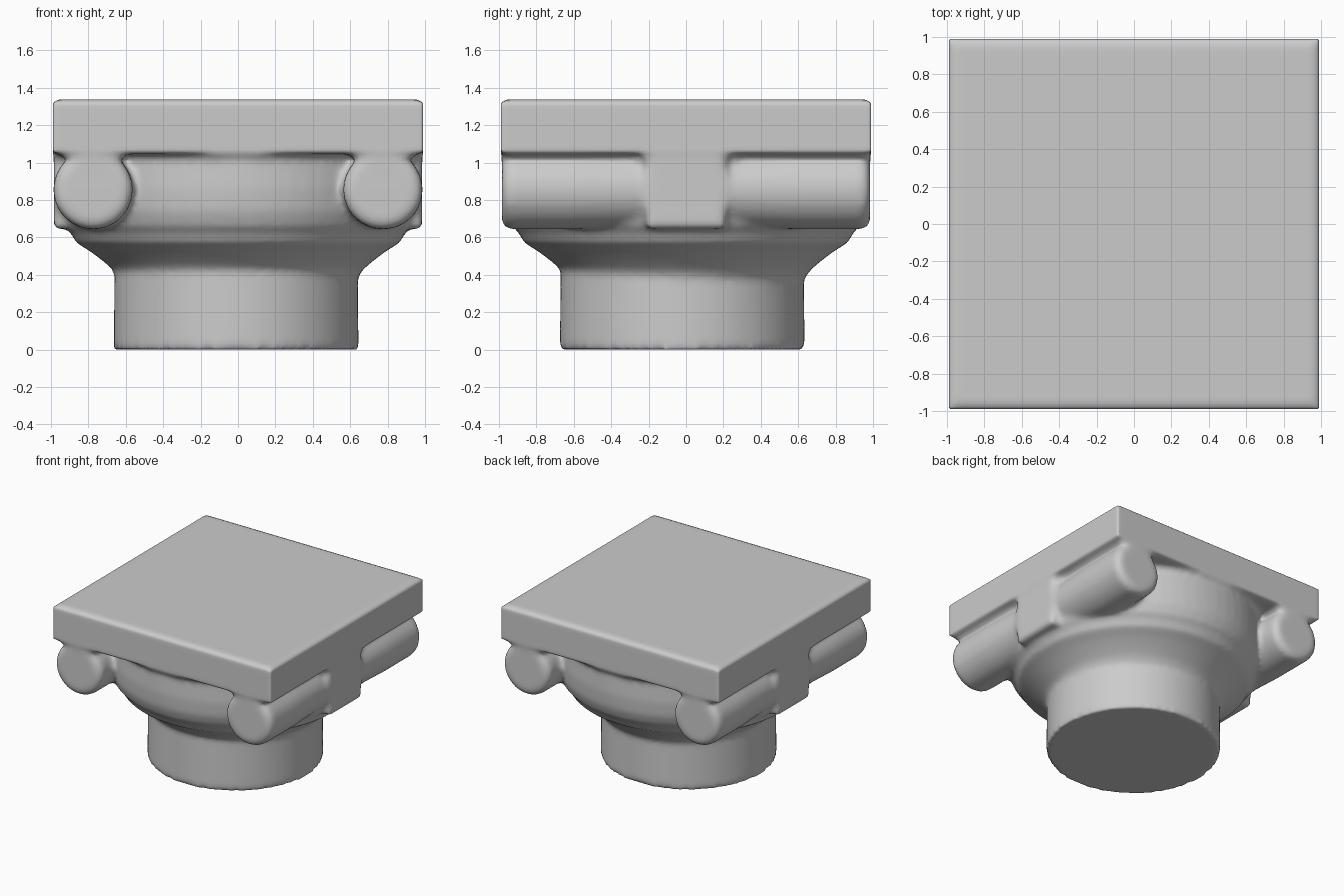
import bpy, bmesh
from math import sin, cos, pi
from mathutils import Matrix, Vector

if "Cube" in bpy.data.objects:
    bpy.data.objects.remove(bpy.data.objects["Cube"])

bm = bmesh.new()


def box(lo, hi):
    lo, hi = Vector(lo), Vector(hi)
    size = hi - lo
    m = Matrix.Translation((lo + hi) / 2) @ Matrix.Diagonal((*size, 1))
    bmesh.ops.create_cube(bm, size=1, matrix=m)


def lathe(profile, matrix, n=64):
    """Closed solid of revolution about local z from (radius, height) pairs."""
    rings = [[bm.verts.new(matrix @ Vector((r * cos(2 * pi * i / n), r * sin(2 * pi * i / n), h)))
              for i in range(n)] for r, h in profile]
    for a, b in zip(rings, rings[1:]):
        for i in range(n):
            j = (i + 1) % n
            bm.faces.new((a[i], a[j], b[j], b[i]))
    bm.faces.new(rings[0][::-1])
    bm.faces.new(rings[-1])


# Square slab on top
box((-0.99, -0.99, 1.045), (0.99, 0.99, 1.338))

# Round neck flaring into the bulging cushion
lathe([(0.655, 0), (0.65, 0.42)], Matrix.Translation((-0.01, -0.02, 0)))
lathe([(0.64, 0.39), (0.67, 0.43), (0.73, 0.48), (0.79, 0.525), (0.87, 0.575), (0.89, 0.62),
       (0.93, 0.66), (0.96, 0.74), (0.97, 0.86), (0.965, 1.0), (0.965, 1.12)], Matrix())

# Scroll rolls running front to back, with the strap around the middle of each
for s in (-1, 1):
    roll = Matrix.Translation((s * 0.775, 0, 0.855)) @ Matrix.Rotation(pi / 2, 4, 'X')
    lathe([(0.18, -0.985), (0.212, -0.95), (0.212, -0.6), (0.2, -0.25), (0.2, 0.25),
           (0.212, 0.6), (0.212, 0.95), (0.18, 0.985)], roll, 48)
    xs = sorted((s * 0.6, s * 0.985))
    box((xs[0], -0.21, 0.645), (xs[1], 0.21, 1.1))
    # Web joining each scroll to the slab
    xs = sorted((s * 0.64, s * 0.9))
    box((xs[0], -0.97, 0.9), (xs[1], 0.97, 1.1))

bmesh.ops.recalc_face_normals(bm, faces=bm.faces)
mesh = bpy.data.meshes.new("column_capital")
bm.to_mesh(mesh)
bm.free()
obj = bpy.data.objects.new("column_capital", mesh)
bpy.context.collection.objects.link(obj)
bpy.context.view_layer.objects.active = obj
obj.select_set(True)

# Fuse the parts into one softly worn stone block
fuse = obj.modifiers.new("fuse", 'REMESH')
fuse.mode = 'VOXEL'
fuse.voxel_size = 0.022
fuse.use_smooth_shade = True
soften = obj.modifiers.new("soften", 'SMOOTH')
soften.factor = 0.5
soften.iterations = 5
bpy.ops.object.modifier_apply(modifier=fuse.name)
bpy.ops.object.modifier_apply(modifier=soften.name)
bpy.ops.object.shade_smooth()
